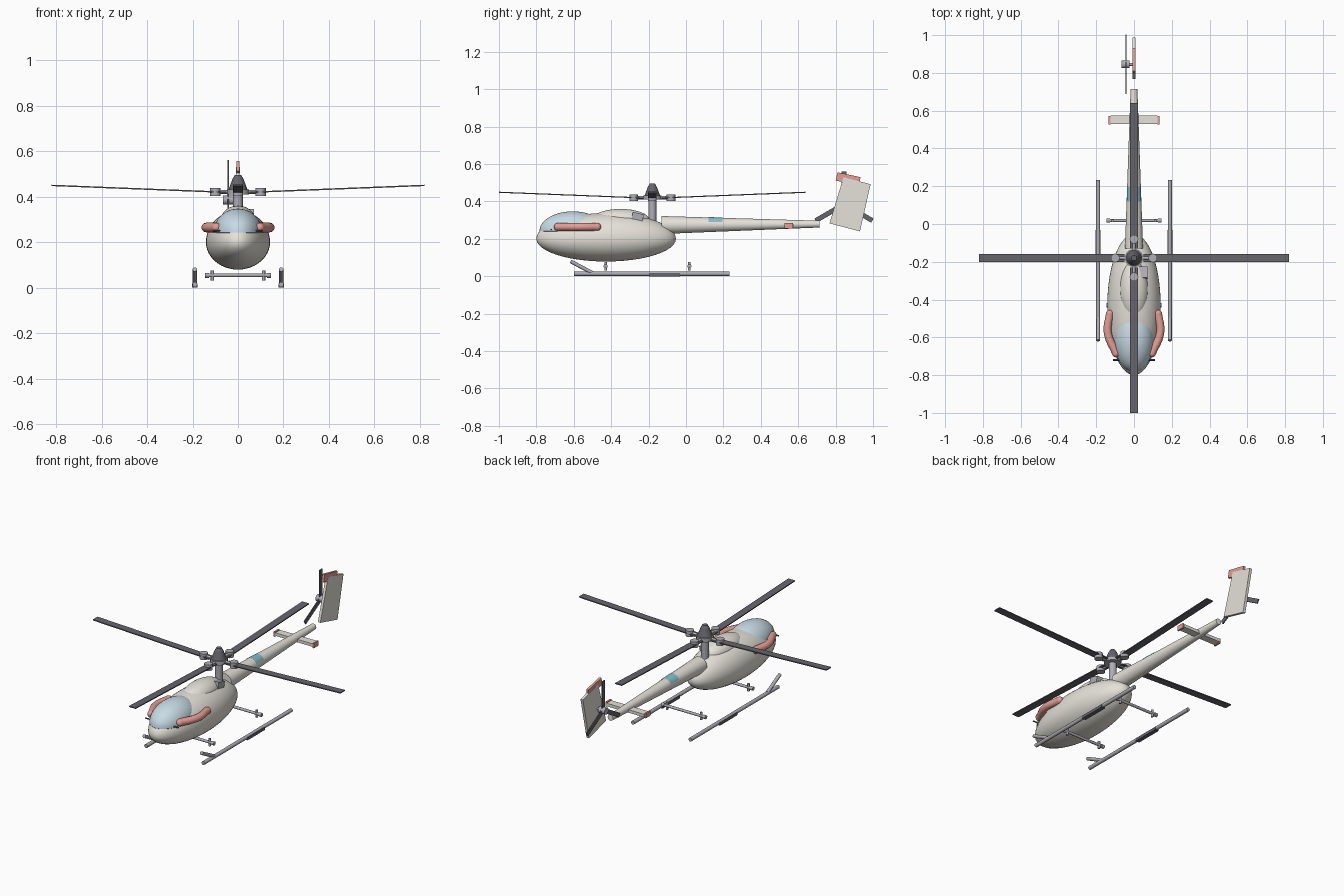
import bpy, bmesh, math
from mathutils import Matrix, Vector

if "Cube" in bpy.data.objects:
    bpy.data.objects.remove(bpy.data.objects["Cube"])

def material(name, rgb):
    m = bpy.data.materials.new(name)
    m.diffuse_color = (*rgb, 1)
    m.use_nodes = True
    m.node_tree.nodes["Principled BSDF"].inputs["Base Color"].default_value = m.diffuse_color
    return m

CREAM = material("cream", (0.78, 0.76, 0.69))
RED = material("red", (0.78, 0.34, 0.30))
GLASS = material("glass", (0.58, 0.71, 0.79))
TEAL = material("teal", (0.24, 0.50, 0.58))
DARK = material("dark", (0.13, 0.13, 0.15))
STEEL = material("steel", (0.42, 0.42, 0.46))

def finish(name, bm, mat, smooth=True):
    bmesh.ops.recalc_face_normals(bm, faces=bm.faces)
    me = bpy.data.meshes.new(name)
    bm.to_mesh(me)
    bm.free()
    ob = bpy.data.objects.new(name, me)
    bpy.context.collection.objects.link(ob)
    me.materials.append(mat)
    if smooth:
        bpy.ops.object.select_all(action='DESELECT')
        ob.select_set(True)
        bpy.context.view_layer.objects.active = ob
        bpy.ops.object.shade_smooth_by_angle(angle=math.radians(35))
    return ob

def ellipsoid(name, centre, up, radii, mat, down=None, seg=48):
    """Ellipsoid with separate upper and lower heights; down=0 leaves a flat base."""
    bm = bmesh.new()
    bmesh.ops.create_uvsphere(bm, u_segments=seg, v_segments=24, radius=1)
    down = up if down is None else down
    for v in bm.verts:
        h = up if v.co.z > 0 else down
        v.co = Vector((v.co.x * radii[0], v.co.y * radii[1], v.co.z * h)) + Vector(centre)
    return finish(name, bm, mat)

def tube(name, a, b, r1, mat, r2=None, seg=20):
    a, b = Vector(a), Vector(b)
    bm = bmesh.new()
    rot = Vector((0, 0, 1)).rotation_difference(b - a).to_matrix().to_4x4()
    bmesh.ops.create_cone(bm, cap_ends=True, segments=seg, radius1=r1, radius2=r1 if r2 is None else r2,
                          depth=(b - a).length, matrix=Matrix.Translation((a + b) / 2) @ rot)
    return finish(name, bm, mat)

def box(name, centre, size, mat, rot=Matrix()):
    bm = bmesh.new()
    bmesh.ops.create_cube(bm, size=1, matrix=Matrix.Translation(centre) @ rot @ Matrix.Diagonal((*size, 1)))
    return finish(name, bm, mat, False)

def side_plate(name, outline, x, half, mat):
    """Flat plate from a (y, z) outline, thickened along x."""
    bm = bmesh.new()
    f = bm.faces.new([bm.verts.new((x - half, y, z)) for y, z in outline])
    ext = bmesh.ops.extrude_face_region(bm, geom=[f])
    bmesh.ops.translate(bm, vec=(2 * half, 0, 0), verts=[g for g in ext['geom'] if isinstance(g, bmesh.types.BMVert)])
    return finish(name, bm, mat, False)

# Cabin, windscreen and engine hump
ellipsoid("fuselage", (0, -0.427, 0.20), 0.138, (0.141, 0.373), CREAM, down=0.121, seg=64)
ellipsoid("windscreen", (0, -0.605, 0.243), 0.104, (0.106, 0.178), GLASS, down=0.012)
ellipsoid("engine_hump", (0, -0.35, 0.30), 0.06, (0.075, 0.155), CREAM)
box("exhaust", (0.046, -0.26, 0.313), (0.05, 0.06, 0.05), STEEL, Matrix.Rotation(math.radians(-14), 4, 'X'))

# Tail boom with a coloured saddle patch
tube("tail_boom", (0, -0.13, 0.274), (0, 0.715, 0.279), 0.048, CREAM, 0.018, 32)
bm = bmesh.new()
rows = []
for y in (0.12, 0.195):
    r = 0.048 - (y + 0.13) * 0.0355 + 0.0015
    rows.append([bm.verts.new((r * math.cos(math.radians(t)), y, 0.276 + r * math.sin(math.radians(t))))
                 for t in range(20, 161, 10)])
for i in range(len(rows[0]) - 1):
    bm.faces.new((rows[0][i], rows[0][i + 1], rows[1][i + 1], rows[1][i]))
finish("boom_patch", bm, TEAL)

# Stabiliser and fin
box("stabiliser", (0, 0.552, 0.27), (0.25, 0.045, 0.018), CREAM)
side_plate("tail_fin", [(0.767, 0.283), (0.93, 0.24), (0.987, 0.492), (0.842, 0.53)], 0, 0.008, CREAM)
side_plate("fin_tip", [(0.80, 0.512), (0.925, 0.485), (0.933, 0.53), (0.81, 0.556)], 0, 0.007, RED)

# Tail rotor on the left
TY, TZ, TX = 0.845, 0.385, -0.043
tube("tail_rotor_hub", (TX - 0.022, TY, TZ), (TX + 0.02, TY, TZ), 0.02, STEEL)
tube("tail_rotor_shaft", (TX, TY, TZ), (0, TY, TZ), 0.008, STEEL)
for i in range(3):
    a = math.radians(90 + 120 * i)
    rot = Matrix.Rotation(a, 4, 'X')
    box(f"tail_rotor_blade_{i}", Vector((TX, TY, TZ)) + rot @ Vector((0, 0.09, 0)), (0.006, 0.17, 0.026), DARK, rot)

# Main rotor head
RY = -0.18
tube("mast", (0, RY, 0.27), (0, RY, 0.43), 0.021, STEEL)
tube("rotor_collar", (0, RY, 0.41), (0, RY, 0.432), 0.048, STEEL)
tube("rotor_cap", (0, RY, 0.43), (0, RY, 0.478), 0.042, DARK, 0.024)
tube("rotor_cap_top", (0, RY, 0.478), (0, RY, 0.495), 0.024, DARK, 0.014)

# Four blades, each with arm and grip, rising slightly to the tip
tilt = math.atan2(0.03, 0.76)
for i in range(4):
    turn = Matrix.Rotation(math.radians(90 * i), 4, 'Z')
    at = lambda r, z: Vector((0, RY, 0)) + turn @ Vector((r, 0, z))
    tube(f"blade_arm_{i}", at(0.03, 0.42), at(0.12, 0.42), 0.009, STEEL)
    tube(f"blade_grip_{i}", at(0.10, 0.403), at(0.10, 0.438), 0.023, STEEL)
    box(f"main_blade_{i}", at(0.435, 0.434), (0.77, 0.044, 0.006), DARK, turn @ Matrix.Rotation(-tilt, 4, 'Y'))

# Paired parts: floats, probes, stabiliser tips, skids
for side, s in (("left", -1), ("right", 1)):
    cu = bpy.data.curves.new(f"{side}_float", 'CURVE')
    cu.dimensions = '3D'
    cu.bevel_depth = 0.021
    cu.bevel_resolution = 4
    cu.use_fill_caps = True
    sp = cu.splines.new('BEZIER')
    path = [(0.095, -0.685), (0.139, -0.575), (0.128, -0.475)]
    sp.bezier_points.add(len(path) - 1)
    for p, (x, y) in zip(sp.bezier_points, path):
        p.co = (s * x, y, 0.264)
        p.handle_left_type = p.handle_right_type = 'AUTO'
    cu.materials.append(RED)
    bpy.context.collection.objects.link(bpy.data.objects.new(f"{side}_float", cu))
    for n, (x, y) in (("front", path[0]), ("rear", path[-1])):
        ellipsoid(f"{side}_float_{n}_end", (s * x, y, 0.264), 0.021, (0.021, 0.021), RED, seg=20)

    tube(f"{side}_probe", (s * 0.06, -0.72, 0.25), (s * 0.11, -0.72, 0.25), 0.004, DARK, seg=10)
    box(f"{side}_stabiliser_tip", (s * 0.129, 0.549, 0.27), (0.01, 0.046, 0.028), RED)

    X = s * 0.19
    tube(f"{side}_skid", (X, -0.60, 0.0135), (X, 0.232, 0.0135), 0.011, STEEL)
    tube(f"{side}_skid_upturn", (X, -0.50, 0.018), (X, -0.617, 0.08), 0.010, STEEL)
    box(f"{side}_skid_pad", (X, -0.115, 0.0085), (0.025, 0.165, 0.017), DARK)

# Cross tubes with end collars and clamp posts
for n, y in (("front", -0.43), ("rear", 0.018)):
    tube(f"{n}_cross_tube", (-0.14, y, 0.054), (0.14, y, 0.054), 0.008, STEEL)
    for s in (-1, 1):
        tube(f"{n}_tube_collar_{s}", (s * 0.128, y, 0.054), (s * 0.146, y, 0.054), 0.011, STEEL)
        tube(f"{n}_clamp_post_{s}", (s * 0.113, y, 0.032), (s * 0.113, y, 0.076), 0.007, STEEL)
